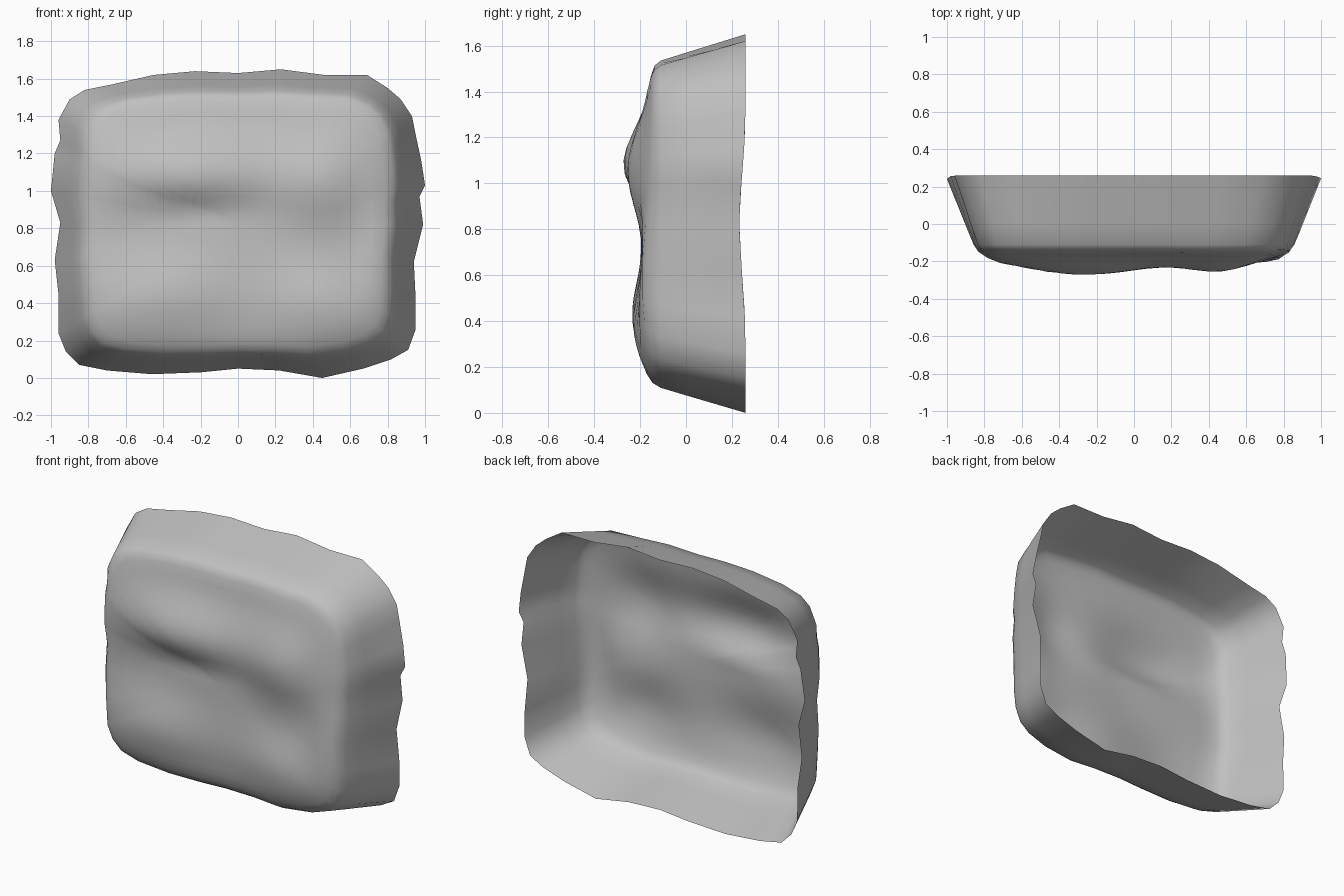
import bpy
import bmesh
from math import exp
from mathutils import Vector

cube = bpy.data.objects.get("Cube")
if cube:
    bpy.data.objects.remove(cube, do_unlink=True)

# Wavy outline of the open back rim, counterclockwise from the front (x, z in hundredths)
RIM = [(-85, 7), (-70, 4), (-46, 2), (-20, 3), (0, 5), (22, 4), (45, 0), (67, 5),
       (82, 10), (91, 15), (95, 26), (95, 42), (94, 62), (99, 82), (97, 97),
       (100, 103), (98, 116), (95, 130), (93, 140), (87, 149), (80, 155), (69, 162),
       (46, 162), (23, 165), (0, 163), (-23, 164), (-45, 162), (-67, 157), (-82, 154),
       (-90, 149), (-96, 138), (-95, 127), (-98, 120), (-100, 100), (-95, 83),
       (-98, 63), (-96, 45), (-96, 24), (-92, 14)]
MID_Z = 0.82
HALF_X, HALF_Z = 0.85, 0.71
ROUNDNESS = 6
WAVINESS = 0.4

# Side wall: blend from rim to front edge, and depth
WALL = [(0, 0.26), (0.35, 0.13), (0.7, 0), (1, -0.11)]
# Front: scale of the front edge, depth, share of the bumps
FLAT_DEPTH = -0.152
FRONT = [(0.97, -0.135, 0.5), (0.92, -0.147, 0.8)]
FRONT += [(0.07 * k, FLAT_DEPTH, 1) for k in range(12, 0, -1)]

# Soft swellings and hollows of the front: centre x, z, half widths, amount towards the front
BUMPS = [(-0.27, 1.09, 0.52, 0.21, 0.118),
         (0.47, 1.05, 0.25, 0.27, 0.085),
         (-0.3, 0.9, 0.35, 0.08, -0.025),
         (-0.42, 0.42, 0.45, 0.24, 0.08),
         (0.45, 0.39, 0.32, 0.23, 0.075),
         (0.8, 0.65, 0.13, 0.25, 0.045),
         (0, 0.72, 0.4, 0.25, 0.03)]


def bump(x, z):
    return sum(a * exp(-((x - cx) / wx) ** 2 - ((z - cz) / wz) ** 2)
               for cx, cz, wx, wz, a in BUMPS)


def front_edge(point):
    """Move a rim point inward onto the rounded front edge, keeping some of its wave."""
    size = (abs(point.x / HALF_X) ** ROUNDNESS + abs(point.y / HALF_Z) ** ROUNDNESS)
    smooth = point / size ** (1 / ROUNDNESS)
    return smooth.lerp(point * 0.87, WAVINESS)


def add_front_vert(bm, flat, depth, share):
    x, z = flat.x, flat.y + MID_Z
    return bm.verts.new((x, depth - share * bump(x, z), z))


bm = bmesh.new()
rim = [Vector((x / 100, z / 100 - MID_Z)) for x, z in RIM]
edge = [front_edge(p) for p in rim]
rings = []

# Flared side wall, with the rim dipping forward around mid height
for blend, depth in WALL:
    ring = []
    for outer, inner in zip(rim, edge):
        flat = outer.lerp(inner, blend)
        dip = (1 - blend) * 0.028 * exp(-(flat.y / 0.28) ** 2)
        ring.append(bm.verts.new((flat.x, depth - dip, flat.y + MID_Z)))
    rings.append(ring)

# Padded front
for scale, depth, share in FRONT:
    rings.append([add_front_vert(bm, p * scale, depth, share) for p in edge])

# Join the rings and close the middle of the front with a fan
count = len(rim)
for outer, inner in zip(rings, rings[1:]):
    for i in range(count):
        j = (i + 1) % count
        bm.faces.new((outer[i], outer[j], inner[j], inner[i]))
centre = add_front_vert(bm, Vector((0, 0)), FLAT_DEPTH, 1)
for i in range(count):
    bm.faces.new((rings[-1][i], rings[-1][(i + 1) % count], centre))

for face in bm.faces:
    face.smooth = True

mesh = bpy.data.meshes.new("padded_shell")
bm.to_mesh(mesh)
bm.free()
shell = bpy.data.objects.new("padded_shell", mesh)
bpy.context.collection.objects.link(shell)

# Plain grey over the whole shell
grey = bpy.data.materials.new("plain_grey")
grey.use_nodes = True
colour = (0.53, 0.53, 0.53, 1)
grey.diffuse_color = colour
grey.node_tree.nodes["Principled BSDF"].inputs["Base Color"].default_value = colour
mesh.materials.append(grey)
